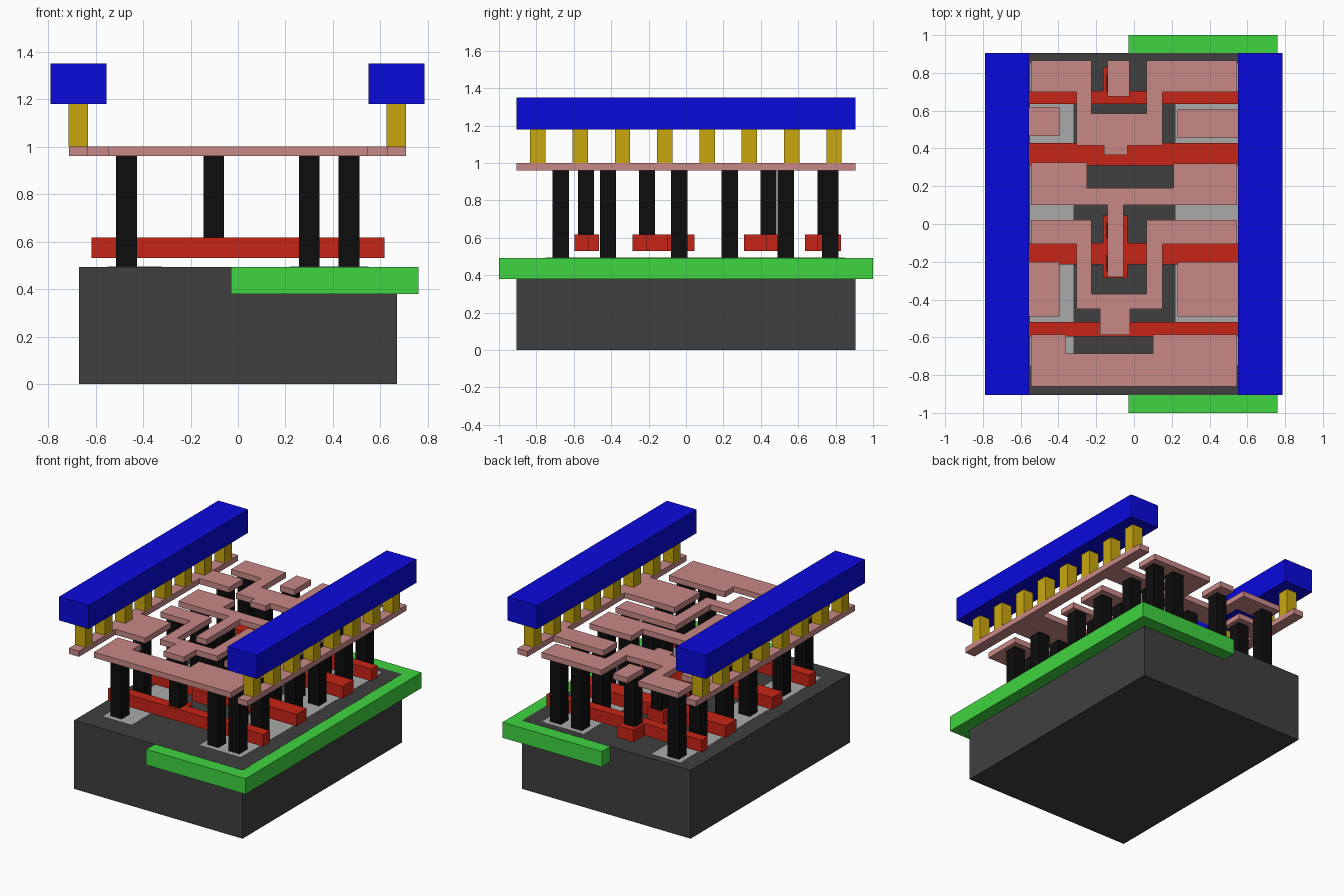
import bpy, bmesh


def material(name, rgb):
    m = bpy.data.materials.new(name)
    m.diffuse_color = (*rgb, 1)
    return m


DARK = material("dark_grey", (0.05, 0.05, 0.05))
GREY = material("light_grey", (0.4, 0.4, 0.4))
GREEN = material("green", (0.05, 0.66, 0.05))
RED = material("red", (0.58, 0.018, 0.008))
BLACK = material("black", (0.004, 0.004, 0.004))
PINK = material("pink", (0.58, 0.25, 0.24))
GOLD = material("gold", (0.58, 0.39, 0.004))
BLUE = material("blue", (0.003, 0.003, 0.72))


def prism(name, outline, z0, z1, mat):
    """Extrude a flat outline from z0 up to z1."""
    pts = [p for i, p in enumerate(outline) if p != outline[i - 1]]
    bm = bmesh.new()
    face = bm.faces.new([bm.verts.new((x, y, z0)) for x, y in pts])
    top = bmesh.ops.extrude_face_region(bm, geom=[face])["geom"]
    bmesh.ops.translate(bm, vec=(0, 0, z1 - z0),
                        verts=[v for v in top if isinstance(v, bmesh.types.BMVert)])
    bmesh.ops.recalc_face_normals(bm, faces=bm.faces)
    mesh = bpy.data.meshes.new(name)
    bm.to_mesh(mesh)
    bm.free()
    mesh.materials.append(mat)
    obj = bpy.data.objects.new(name, mesh)
    bpy.context.collection.objects.link(obj)
    return obj


def box(name, x0, x1, y0, y1, z0, z1, mat):
    return prism(name, [(x0, y0), (x1, y0), (x1, y1), (x0, y1)], z0, z1, mat)


def post(name, x, y, size, z0, z1, mat):
    h = size / 2
    return box(name, x - h, x + h, y - h, y + h, z0, z1, mat)


# Base block, well and doped areas set into its top
box("substrate", -0.67, 0.67, -0.905, 0.905, 0, 0.493, DARK)
box("well", -0.03, 0.76, -1, 1, 0.38, 0.492, GREEN)
box("left_diffusion", -0.55, -0.32, -0.75, 0.85, 0.40, 0.494, GREY)
box("right_diffusion", 0.22, 0.55, -0.75, 0.85, 0.40, 0.494, GREY)

# Gate bars with a widened contact pad: bar y range, pad y range
for y0, y1, p0, p1 in [(-0.595, -0.52, -0.595, -0.465), (-0.215, -0.10, -0.285, 0.045),
                       (0.31, 0.43, 0.31, 0.49), (0.635, 0.705, 0.635, 0.83)]:
    l, r, e = -0.165, -0.035, 0.617
    prism("gate_bar", [(-e, y0), (l, y0), (l, p0), (r, p0), (r, y0), (e, y0),
                       (e, y1), (r, y1), (r, p1), (l, p1), (l, y1), (-e, y1)],
          0.53, 0.617, RED)

# Contact posts: gate pads, then the rows of the doped areas
for y in (-0.535, -0.208, -0.035, 0.44, 0.745):
    post("gate_contact", -0.102, y, 0.086, 0.617, 0.96, BLACK)
for y in (-0.67, -0.417, -0.035, 0.233, 0.533, 0.772):
    for x in (-0.47, 0.30, 0.468):
        post("area_contact", x, y, 0.088, 0.493, 0.96, BLACK)


def metal(name, outline):
    return prism(name, outline, 0.96, 1.0, PINK)


# U-shaped metal links with side arms and a bottom tab
E = 0.545
for top, arm, inner, bottom, t0, t1, tab in [
        (0.865, 0.70, 0.585, 0.415, -0.16, -0.035, 0.365),
        (0.02, -0.105, -0.37, -0.45, -0.18, -0.02, -0.587)]:
    metal("metal_u_link", [
        (-E, top), (-E, arm), (-0.305, arm), (-0.305, bottom), (t0, bottom), (t0, tab),
        (t1, tab), (t1, bottom), (0.15, bottom), (0.15, arm), (E, arm), (E, top),
        (0.065, top), (0.065, inner), (-0.225, inner), (-0.225, top)])

# Notched metal links, the middle one with a long finger
metal("metal_finger_link", [
    (-E, 0.325), (-E, 0.10), (-0.14, 0.10), (-0.14, -0.28), (-0.055, -0.28),
    (-0.055, 0.10), (E, 0.10), (E, 0.32), (0.21, 0.32), (0.21, 0.19),
    (-0.25, 0.19), (-0.25, 0.325)])
metal("metal_front_link", [
    (-E, -0.585), (-E, -0.86), (E, -0.86), (E, -0.585), (0.10, -0.585),
    (0.10, -0.685), (-0.36, -0.685), (-0.36, -0.585)])
box("metal_input_pad", -0.14, -0.025, 0.675, 0.865, 0.96, 1.0, PINK)

# Side rails, each with two stubs pointing inward
metal("left_rail", [
    (-0.712, -0.905), (-0.632, -0.905), (-0.632, -0.49), (-0.395, -0.49),
    (-0.395, -0.20), (-0.632, -0.20), (-0.632, 0.465), (-0.395, 0.465),
    (-0.395, 0.62), (-0.632, 0.62), (-0.632, 0.905), (-0.712, 0.905)])
metal("right_rail", [
    (0.708, -0.905), (0.708, 0.905), (0.628, 0.905), (0.628, 0.61), (0.23, 0.61),
    (0.23, 0.455), (0.628, 0.455), (0.628, -0.20), (0.23, -0.20),
    (0.23, -0.49), (0.628, -0.49), (0.628, -0.905)])

# Upper power bars carried on rows of posts
for side, x, b0, b1 in [("left", -0.673, -0.79, -0.555), ("right", 0.667, 0.55, 0.785)]:
    for i in range(8):
        post(side + "_via", x, -0.792 + i * 0.2262, 0.082, 1.0, 1.18, GOLD)
    box(side + "_power_bar", b0, b1, -0.905, 0.905, 1.18, 1.35, BLUE)
